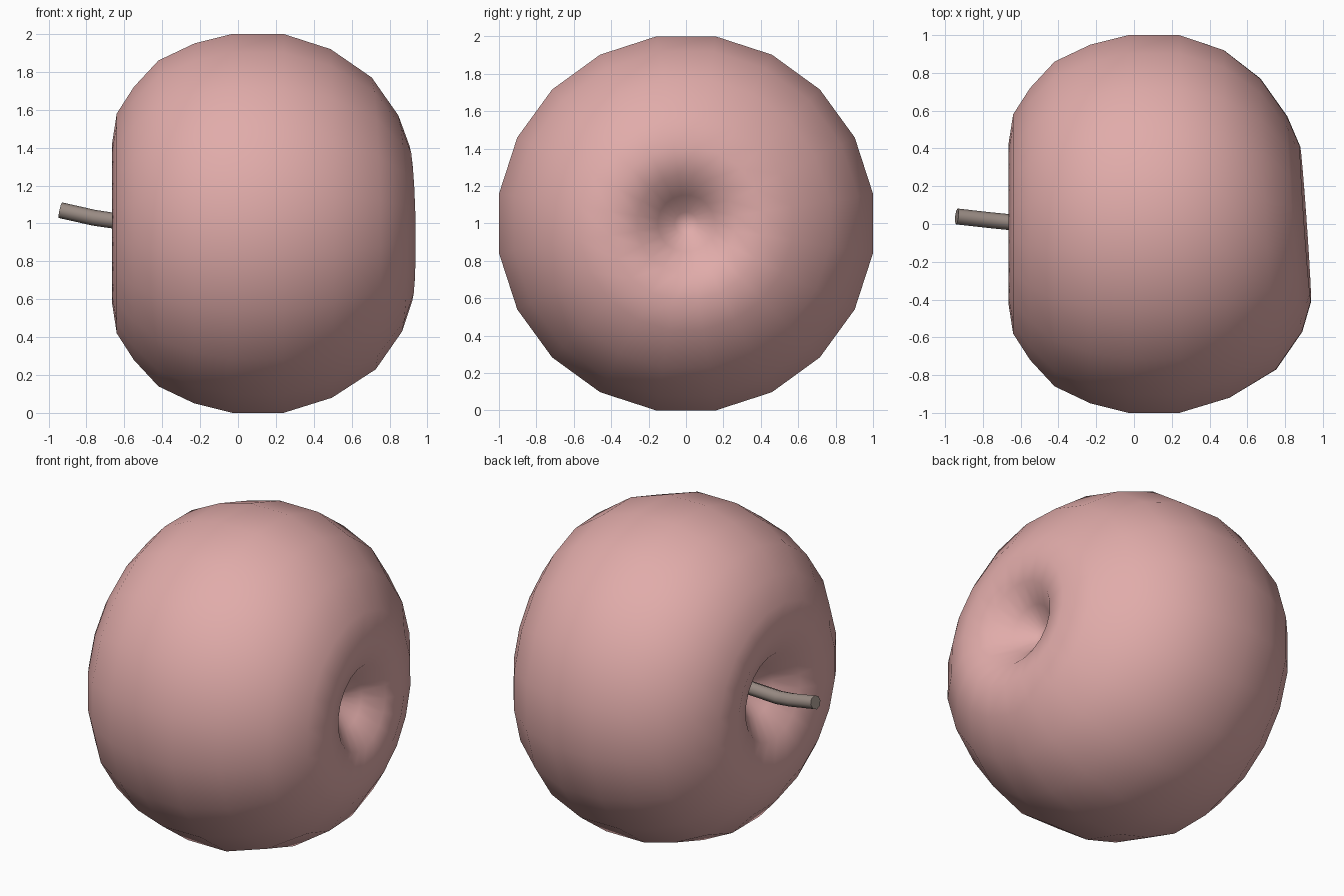
import bpy, bmesh, math
from mathutils import Vector

cube = bpy.data.objects.get("Cube")
if cube:
    bpy.data.objects.remove(cube)


def material(name, colour):
    mat = bpy.data.materials.new(name)
    mat.use_nodes = True
    mat.diffuse_color = (*colour, 1)
    mat.node_tree.nodes["Principled BSDF"].inputs["Base Color"].default_value = (*colour, 1)
    return mat


def finish(name, bm, mat, angle):
    bmesh.ops.recalc_face_normals(bm, faces=bm.faces)
    mesh = bpy.data.meshes.new(name)
    bm.to_mesh(mesh)
    bm.free()
    mesh.materials.append(mat)
    obj = bpy.data.objects.new(name, mesh)
    bpy.context.collection.objects.link(obj)
    bpy.ops.object.select_all(action="DESELECT")
    obj.select_set(True)
    bpy.context.view_layer.objects.active = obj
    bpy.ops.object.shade_smooth_by_angle(angle=math.radians(angle))


def bridge(bm, rings):
    for a, b in zip(rings, rings[1:]):
        for i in range(len(a)):
            j = (i + 1) % len(a)
            bm.faces.new((a[i], a[j], b[j], b[i]))


skin = material("pink skin", (0.75, 0.41, 0.40))
bark = material("grey brown stem", (0.32, 0.26, 0.23))

# Fruit: profile (x, radius) turned around the x axis, from stem dimple to blossom dimple
SIDES = 20
PROFILE = [(-0.40, 0.06), (-0.50, 0.15), (-0.61, 0.27), (-0.665, 0.42), (-0.64, 0.58),
           (-0.55, 0.72), (-0.42, 0.86), (-0.23, 0.95), (-0.03, 1), (0.24, 1),
           (0.49, 0.92), (0.71, 0.77), (0.85, 0.57), (0.908, 0.41), (0.87, 0.26),
           (0.77, 0.15), (0.68, 0.06)]
bm = bmesh.new()
rings = []
for x, r in PROFILE:
    r /= math.cos(math.pi / SIDES)
    tilt = 0.07 * min(1, max(0, (x - 0.4) / 0.4))   # blossom end leans to the front
    ring = []
    for i in range(SIDES):
        a = math.tau * (i + 0.5) / SIDES
        y, z = r * math.cos(a), r * math.sin(a)
        ring.append(bm.verts.new((x - tilt * (y + 0.25 * z), y, 1 + z)))
    rings.append(ring)
bridge(bm, rings)
for ring, x in ((rings[0], -0.38), (rings[-1], 0.66)):
    tip = bm.verts.new((x, 0, 1))
    for i in range(SIDES):
        bm.faces.new((ring[i], ring[(i + 1) % SIDES], tip))
finish("fruit_body", bm, skin, 180)

# Stem: bent eight-sided rod
PATH = [Vector(p) for p in ((-0.36, 0, 1.02), (-0.66, 0.01, 1.015),
                            (-0.76, 0.02, 1.03), (-0.938, 0.04, 1.07))]
bm = bmesh.new()
rings = []
for k, p in enumerate(PATH):
    along = (PATH[min(k + 1, len(PATH) - 1)] - PATH[max(k - 1, 0)]).normalized()
    side = along.cross(Vector((0, 0, 1))).normalized()
    up = side.cross(along)
    rings.append([bm.verts.new(p + 0.042 * (side * math.cos(a) + up * math.sin(a)))
                  for a in (math.tau * i / 8 for i in range(8))])
bridge(bm, rings)
bm.faces.new(rings[0])
bm.faces.new(rings[-1])
finish("stem", bm, bark, 50)
